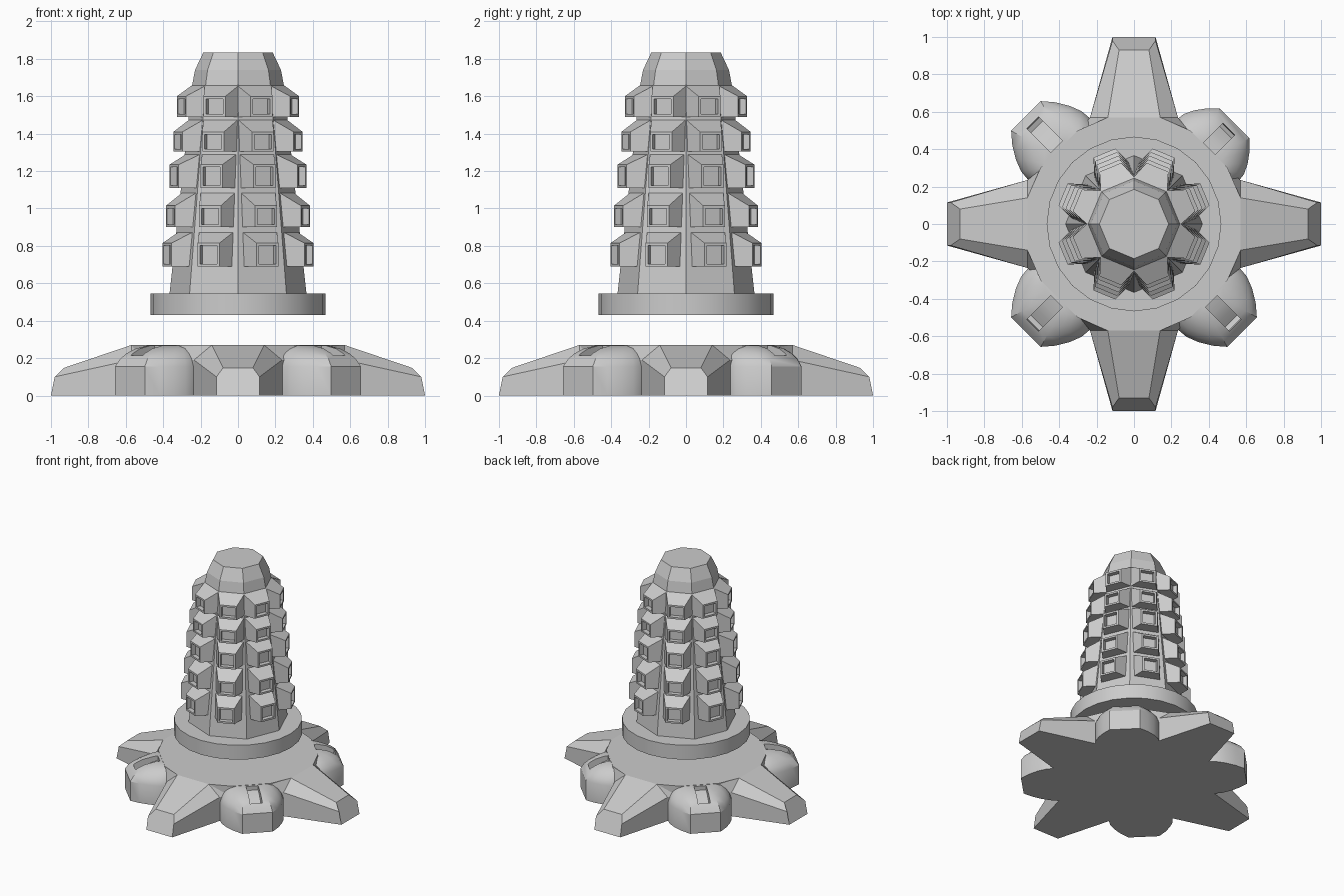
import bpy, bmesh, math
from mathutils import Matrix, Vector

if "Cube" in bpy.data.objects:
    bpy.data.objects.remove(bpy.data.objects["Cube"])


def loft(name, rings, angle=0.0, smooth=False):
    """Skin a list of equal-length vertex rings, cap both ends, rotate about z."""
    bm = bmesh.new()
    loops = [[bm.verts.new(p) for p in r] for r in rings]
    n = len(loops[0])
    for a, b in zip(loops, loops[1:]):
        for i in range(n):
            j = (i + 1) % n
            bm.faces.new((a[i], a[j], b[j], b[i]))
    bm.faces.new(loops[0])
    bm.faces.new(loops[-1])
    bmesh.ops.recalc_face_normals(bm, faces=bm.faces[:])
    bm.transform(Matrix.Rotation(angle, 4, 'Z'))
    mesh = bpy.data.meshes.new(name)
    bm.to_mesh(mesh)
    bm.free()
    ob = bpy.data.objects.new(name, mesh)
    bpy.context.collection.objects.link(ob)
    if smooth:
        smooth_by_angle(ob)
    return ob


def smooth_by_angle(ob):
    bpy.ops.object.select_all(action='DESELECT')
    ob.select_set(True)
    bpy.context.view_layer.objects.active = ob
    bpy.ops.object.shade_smooth_by_angle(angle=math.radians(30))


def circle(r, z, n):
    return [(r * math.cos(2 * math.pi * i / n), r * math.sin(2 * math.pi * i / n), z)
            for i in range(n)]


# Base plate
plate = []
for k in range(4):
    for x, y in ((0.57, -0.14), (0.57, 0.14), (0.5, 0.30), (0.30, 0.5)):
        plate.append(Matrix.Rotation(k * math.pi / 2, 3, 'Z') @ Vector((x, y, 0)))
loft("base_plate", [[(p.x, p.y, z) for p in plate] for z in (0, 0.27)])


# Four tapered arms
def arm_section(u_low, u_mid, u_top, w_low, w_top, z_mid, z_top):
    half = [(u_low, w_low, 0), (u_mid, w_low, z_mid), (u_top, w_top, z_top)]
    return half + [(u, -w, z) for u, w, z in reversed(half)]


arm = [arm_section(0.45, 0.50, 0.50, 0.29, 0.29, 0.19, 0.268),
       arm_section(0.57, 0.57, 0.57, 0.235, 0.14, 0.19, 0.27),
       arm_section(1.00, 0.98, 0.93, 0.115, 0.08, 0.10, 0.148)]
for k in range(4):
    loft(f"base_arm_{k + 1}", arm, k * math.pi / 2)

# Four rounded lobes on the diagonals, each with a curved slot
half = [(0.40, 0.20), (0.573, 0.233), (0.625, 0.228), (0.69, 0.203),
        (0.757, 0.163), (0.817, 0.112)]
outline = half + [(u, -v) for u, v in reversed(half)]
levels = [(0, 1, 1), (0.155, 1, 1), (0.195, 0.91, 0.93), (0.225, 0.79, 0.83),
          (0.25, 0.62, 0.70), (0.268, 0.36, 0.55)]
slot = [(0.585, 0.32), (0.585, 0.235), (0.64, 0.218), (0.69, 0.19),
        (0.735, 0.155), (0.76, 0.165), (0.78, 0.32)]
for k in range(4):
    size = 0.82 if k == 0 else 1.0      # the back right lobe is shorter
    ang = math.pi / 4 + k * math.pi / 2
    lobe = loft(f"base_lobe_{k + 1}",
                [[(0.5 + (u - 0.5) * su * size, v * sv, z) for u, v in outline]
                 for z, su, sv in levels], ang)
    cutter = loft("slot_cutter",
                  [[(0.5 + (u - 0.5) * size, v, z) for u, z in slot]
                   for v in (-0.045, 0.045)], ang)
    cutter.hide_render = True
    mod = lobe.modifiers.new("slot", 'BOOLEAN')
    mod.operation = 'DIFFERENCE'
    mod.solver = 'EXACT'
    mod.object = cutter
    bpy.context.view_layer.objects.active = lobe
    bpy.ops.object.modifier_apply(modifier=mod.name)
    bpy.data.objects.remove(cutter)
    smooth_by_angle(lobe)

# Round collar floating above the base
loft("collar", [circle(0.467, z, 24) for z in (0.43, 0.545)], smooth=True)

# Eight-sided tapered column with a bevelled cap
loft("column", [circle(r, z, 8) for r, z in
                ((0.366, 0.545), (0.245, 1.66), (0.23, 1.74), (0.185, 1.835))])


# Studs: sloped top, square face with a recessed window, five rows of eight
def stud(name, radius, z0, z1, z2, base, angle):
    w, b, t = 0.063, 0.10, 0.014

    def rect(u, hw, lo, hi):
        return [(u, -hw, lo), (u, hw, lo), (u, hw, hi), (u, -hw, hi)]
    rings = [rect(base, b, z0, z2),
             rect(radius, w, z0, z1),
             rect(radius, w - t, z0 + t, z1 - t),
             rect(radius - 0.035, w - t, z0 + t, z1 - t)]
    # the back edge follows the slope of the column
    rings[0] = [(base - 0.1 * (z - z0), y, z) for _, y, z in rings[0]]
    loft(name, rings, angle)


rows = [(0.411, 0.69, 0.815, 0.875), (0.390, 0.90, 1.015, 1.085),
        (0.369, 1.11, 1.235, 1.29), (0.347, 1.305, 1.41, 1.475),
        (0.328, 1.49, 1.60, 1.66)]
for r, (radius, z0, z1, z2) in enumerate(rows):
    apothem = (0.366 - (z0 - 0.545) * 0.1085) * math.cos(math.pi / 8)
    for k in range(8):
        stud(f"stud_row{r + 1}_{k + 1}", radius, z0, z1, z2, apothem - 0.004,
             math.pi / 8 + k * math.pi / 4)
